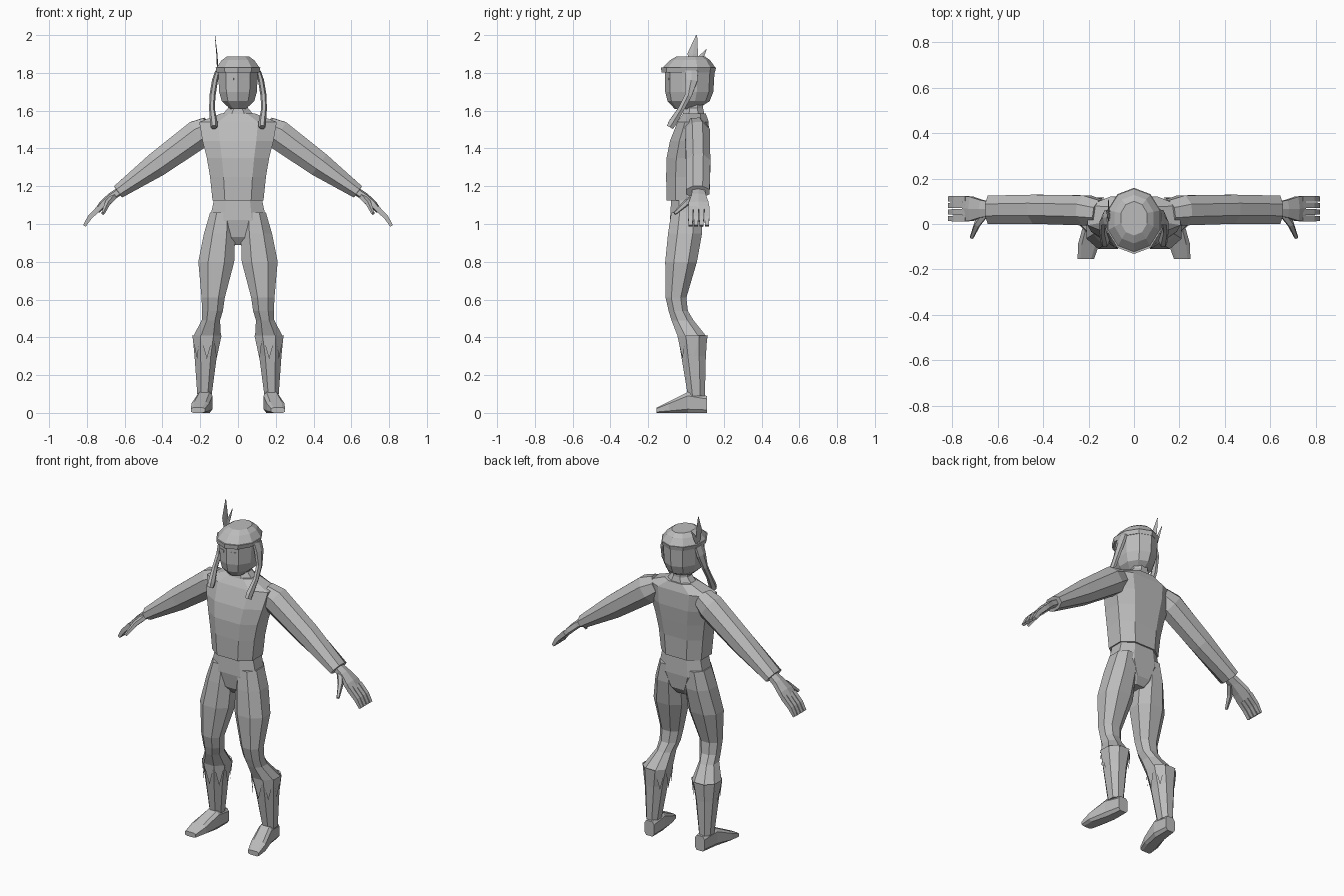
import bpy, bmesh, math
from mathutils import Vector

grey = bpy.data.materials.new("plain_grey")
grey.diffuse_color = (0.5, 0.5, 0.5, 1)
X, Y, Z = Vector((1, 0, 0)), Vector((0, 1, 0)), Vector((0, 0, 1))


def finish(name, bm, mirror):
    bmesh.ops.recalc_face_normals(bm, faces=bm.faces[:])
    me = bpy.data.meshes.new(name)
    bm.to_mesh(me)
    bm.free()
    me.materials.append(grey)
    ob = bpy.data.objects.new(name, me)
    bpy.context.collection.objects.link(ob)
    if mirror:
        ob.modifiers.new("mirror", 'MIRROR').use_mirror_merge = False
    return ob


def unit_ring(n, p, phase):
    """Closed n-gon scaled to touch -1..1 both ways; p < 1 makes it boxier."""
    ang = [phase + 2 * math.pi * i / n for i in range(n)]
    mx = max(abs(math.cos(a)) for a in ang)
    my = max(abs(math.sin(a)) for a in ang)
    pw = lambda t: math.copysign(abs(t) ** p, t) if abs(t) > 1e-6 else 0
    return [(pw(math.cos(a) / mx), pw(math.sin(a) / my)) for a in ang]


def tube(name, pts, n=8, p=1.0, phase=None, ref=Y, axis=None, mirror=False):
    """Loft along (x, y, z, half size along ref, half size across)."""
    ring = unit_ring(n, p, math.pi / n if phase is None else phase)
    cs = [Vector(q[:3]) for q in pts]
    bm = bmesh.new()
    rows = []
    for i, (c, q) in enumerate(zip(cs, pts)):
        t = axis or (cs[min(i + 1, len(cs) - 1)] - cs[max(i - 1, 0)]).normalized()
        u = (ref - t * ref.dot(t)).normalized()
        v = t.cross(u)
        rows.append([bm.verts.new(c + u * q[3] * a + v * q[4] * b) for a, b in ring])
    for r, s in zip(rows, rows[1:]):
        for k in range(n):
            bm.faces.new((r[k], r[(k + 1) % n], s[(k + 1) % n], s[k]))
    bm.faces.new(rows[0])
    bm.faces.new(rows[-1])
    return finish(name, bm, mirror)


def stack(name, levels, **kw):
    """Horizontal rings given as (z, x0, x1, y0, y1)."""
    pts = [((a + b) / 2, (c + d) / 2, z, (b - a) / 2, (d - c) / 2)
           for z, a, b, c, d in levels]
    return tube(name, pts, ref=X, axis=Z, **kw)


def centred(name, levels, **kw):
    return stack(name, [(z, -w, w, a, b) for z, w, a, b in levels], **kw)


# Shirt, neck and hips
centred("shirt", [(1.125, .135, -.103, .095), (1.25, .148, -.105, .10),
                  (1.35, .165, -.103, .112), (1.44, .188, -.085, .122),
                  (1.54, .205, -.045, .12), (1.585, .09, -.015, .105)], p=.75)
centred("neck", [(1.57, .09, -.02, .10), (1.615, .052, -.01, .09),
                 (1.67, .05, -.01, .09)])
centred("hips", [(1.14, .125, -.078, .085), (1.02, .15, -.085, .09),
                 (.93, .09, -.07, .08), (.89, .05, -.04, .05)], p=.8)

# Legs
stack("leg", [(1.06, .02, .148, -.078, .085), (.95, .015, .18, -.095, .085),
              (.80, .02, .21, -.11, .058), (.61, .07, .193, -.108, .002),
              (.54, .08, .19, -.092, .01), (.49, .095, .192, -.077, .04),
              (.40, .09, .24, -.042, .112), (.30, .112, .23, -.025, .105),
              (.09, .14, .215, .01, .10)], p=.9, mirror=True)
tube("boot_foot", [(.17, .11, .045, .032, .045), (.177, .01, .055, .042, .055),
                   (.20, -.09, .03, .047, .03), (.212, -.155, .014, .036, .014)],
     p=.5, ref=X, axis=Y, mirror=True)

# Pointed fringe hanging from the boot cuff
bm = bmesh.new()
ring = unit_ring(8, .9, math.pi / 8)
for k in range(8):
    (a, b), (c, d) = ring[k], ring[(k + 1) % 8]
    at = lambda u, v, z, s: bm.verts.new((.165 + .078 * s * u, .035 + .081 * s * v, z))
    bm.faces.new((at(a, b, .41, 1), at(c, d, .41, 1),
                  at((a + c) / 2, (b + d) / 2, .285, .9)))
finish("boot_fringe", bm, True)

# Arms and hands
tube("sleeve", [(.15, .05, 1.51, .055, .06), (.21, .06, 1.475, .066, .078),
                (.43, .065, 1.315, .064, .066), (.635, .062, 1.17, .063, .037)],
     mirror=True)
tube("palm", [(.61, .065, 1.185, .03, .022), (.67, .067, 1.145, .038, .022),
              (.715, .067, 1.105, .053, .021), (.745, .068, 1.07, .055, .016)],
     n=6, p=.7, mirror=True)
for i in range(4):
    y = .024 + .029 * i
    tube("finger_%d" % (i + 1), [(.735, y, 1.085, .0125, .014),
                                 (.785, y, 1.035, .0125, .012),
                                 (.813, y, .99, .011, .008)], n=4, mirror=True)
tube("thumb", [(.655, .045, 1.145, .018, .018), (.69, .0, 1.11, .016, .017),
               (.715, -.06, 1.055, .009, .009)], n=5, ref=X, mirror=True)

# Head, cap and eyes
up = math.pi / 2
centred("head", [(1.608, .04, -.058, .06), (1.65, .086, -.098, .125),
                 (1.70, .10, -.11, .145), (1.82, .106, -.11, .152)], n=10, phase=up)
centred("cap_band", [(1.803, .112, -.13, .153), (1.828, .118, -.132, .159)],
        n=10, phase=up)
centred("cap", [(1.825, .116, -.125, .157), (1.867, .086, -.085, .128),
                (1.887, .058, -.05, .10)], n=10, phase=up)
tube("eye", [(.022, -.1, 1.768, .004, .006), (.052, -.089, 1.768, .004, .006)],
     n=4, ref=Y, mirror=True)

# Hair braids beside the face
tube("braid", [(.108, .03, 1.81, .034, .012), (.122, .028, 1.76, .032, .016),
               (.135, .012, 1.68, .018, .016), (.138, -.025, 1.61, .016, .015),
               (.128, -.072, 1.535, .021, .02), (.128, -.085, 1.512, .018, .018)],
     n=6, mirror=True)

# Feathers on one side of the cap
tube("large_feather", [(-.105, .03, 1.80, .008, .003), (-.112, .036, 1.90, .028, .003),
                       (-.122, .056, 2.0, .003, .001)], n=4, phase=0)
tube("small_feather", [(-.107, .04, 1.81, .006, .003), (-.112, .078, 1.88, .014, .003),
                       (-.112, .108, 1.925, .002, .001)], n=4, phase=0)
